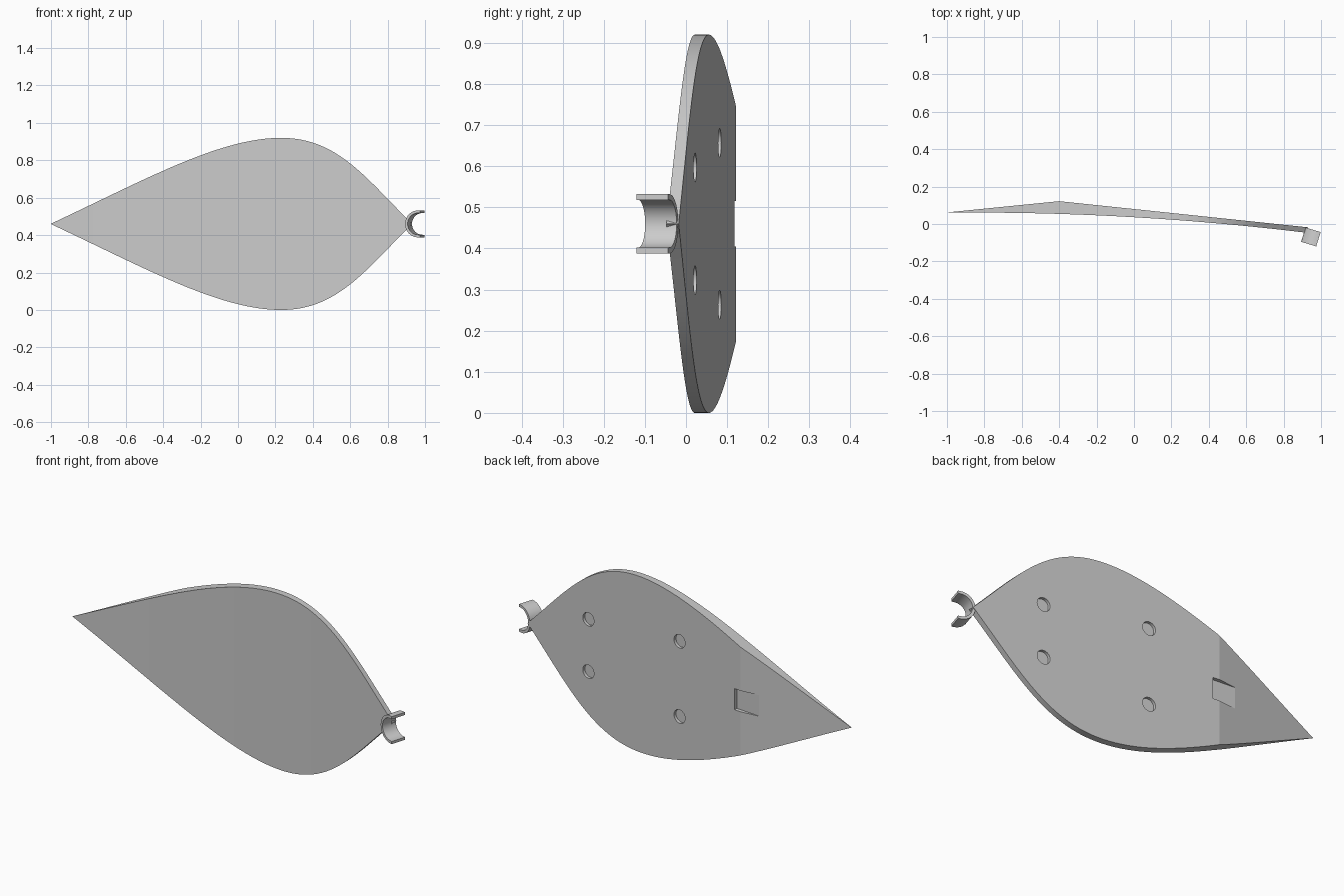
import bpy, bmesh, math
from mathutils import Matrix, Vector

if "Cube" in bpy.data.objects:
    bpy.data.objects.remove(bpy.data.objects["Cube"], do_unlink=True)

MID = 0.46       # height of the mirror line
RIDGE = -0.4     # crease across the back

grey = bpy.data.materials.new("light_grey")
grey.use_nodes = True
grey.diffuse_color = (0.6, 0.6, 0.6, 1)
grey.node_tree.nodes["Principled BSDF"].inputs["Base Color"].default_value = (0.6, 0.6, 0.6, 1)


def make_object(name, bm):
    bmesh.ops.recalc_face_normals(bm, faces=bm.faces)
    mesh = bpy.data.meshes.new(name)
    bm.to_mesh(mesh)
    bm.free()
    mesh.materials.append(grey)
    ob = bpy.data.objects.new(name, mesh)
    bpy.context.collection.objects.link(ob)
    return ob


def activate(ob):
    bpy.ops.object.select_all(action='DESELECT')
    ob.select_set(True)
    bpy.context.view_layer.objects.active = ob


def prism(name, profile, low, high, to_world):
    """Extrude a 2D profile from low to high and place it."""
    bm = bmesh.new()
    rings = [[bm.verts.new(to_world(a, b, h)) for a, b in profile] for h in (low, high)]
    n = len(profile)
    for i in range(n):
        j = (i + 1) % n
        bm.faces.new((rings[0][i], rings[0][j], rings[1][j], rings[1][i]))
    for ring in rings:
        bm.faces.new(ring)
    return make_object(name, bm)


def bezier(p, t):
    s = 1 - t
    k = (s ** 3, 3 * s * s * t, 3 * s * t * t, t ** 3)
    return tuple(sum(w * q[i] for w, q in zip(k, p)) for i in (0, 1))


def front_y(x):
    return 0.061 - 0.0343 * (x + 0.85) ** 2


def back_y(x):
    if x < RIDGE:
        return 0.062 + 0.06 * (x + 1) / (RIDGE + 1)
    return 0.122 - 0.105 * (x - RIDGE)


# Leaf outline: half width along the length
rise = [(-1, 0.001), (-0.5, 0.235), (-0.1, 0.46), (0.23, 0.46)]
fall = [(0.23, 0.46), (0.53, 0.46), (0.68, 0.25), (0.93, 0.001)]
STEPS = 40
outline = [bezier(rise, i / STEPS) for i in range(STEPS)]
outline += [bezier(fall, i / STEPS) for i in range(STEPS + 1)]
nearest = min(range(len(outline)), key=lambda i: abs(outline[i][0] - RIDGE))
x, w = outline[nearest]
outline[nearest] = (RIDGE, w + 0.42 * (RIDGE - x))

# Leaf plate
bm = bmesh.new()
columns = []
for x, w in outline:
    f, b = front_y(x), back_y(x)
    columns.append([bm.verts.new(c) for c in
                    ((x, f, MID - w), (x, f, MID + w), (x, b, MID + w), (x, b, MID - w))])
for p, q in zip(columns, columns[1:]):
    for i in range(4):
        j = (i + 1) % 4
        bm.faces.new((p[i], p[j], q[j], q[i]))
bm.faces.new(columns[0])
bm.faces.new(columns[-1])
leaf = make_object("leaf_plate", bm)

# Cutters: four round pockets and one tapered slot in the back
cutters = []
normal = Vector((0.105, 1, 0)).normalized()
for x, offset in ((0.55, 0.137), (-0.02, 0.197)):
    for side in (-1, 1):
        bm = bmesh.new()
        centre = Vector((x, back_y(x), MID + side * offset)) + normal * 0.015
        turn = normal.to_track_quat('Z', 'Y').to_matrix().to_4x4()
        bmesh.ops.create_cone(bm, cap_ends=True, segments=48, radius1=0.035, radius2=0.035,
                              depth=0.06, matrix=Matrix.Translation(centre) @ turn)
        cutters.append(make_object("pocket_cutter", bm))
slot = [(-0.365, 0.1), (-0.365, 0.15), (-0.5, 0.15), (-0.5, 0.111)]
cutters.append(prism("slot_cutter", slot, MID - 0.055, MID + 0.055,
                     lambda a, b, h: (a, b, h)))
activate(leaf)
for cutter in cutters:
    cutter.hide_render = True
    mod = leaf.modifiers.new("cut", 'BOOLEAN')
    mod.operation = 'DIFFERENCE'
    mod.solver = 'EXACT'
    mod.object = cutter
    bpy.ops.object.modifier_apply(modifier=mod.name)
    bpy.data.objects.remove(cutter, do_unlink=True)

# Open clip: U-shaped profile on a tilted axis
OUTER, INNER, ARM = 0.072, 0.058, 0.0125


def arc(r):
    turns = [math.pi / 2 + math.pi * i / 24 for i in range(25)]
    return [(ARM, r)] + [(r * math.cos(t), r * math.sin(t)) for t in turns] + [(ARM, -r)]


tilt = Matrix.Translation((0.974, -0.078, MID)) @ Matrix.Rotation(math.radians(-17), 4, 'Z')
clip = prism("clip", arc(OUTER) + arc(INNER)[::-1], -0.04, 0.04,
             lambda a, b, h: tilt @ Vector((a, h, b)))

for ob in (leaf, clip):
    activate(ob)
    bpy.ops.object.shade_smooth_by_angle(angle=math.radians(10))
